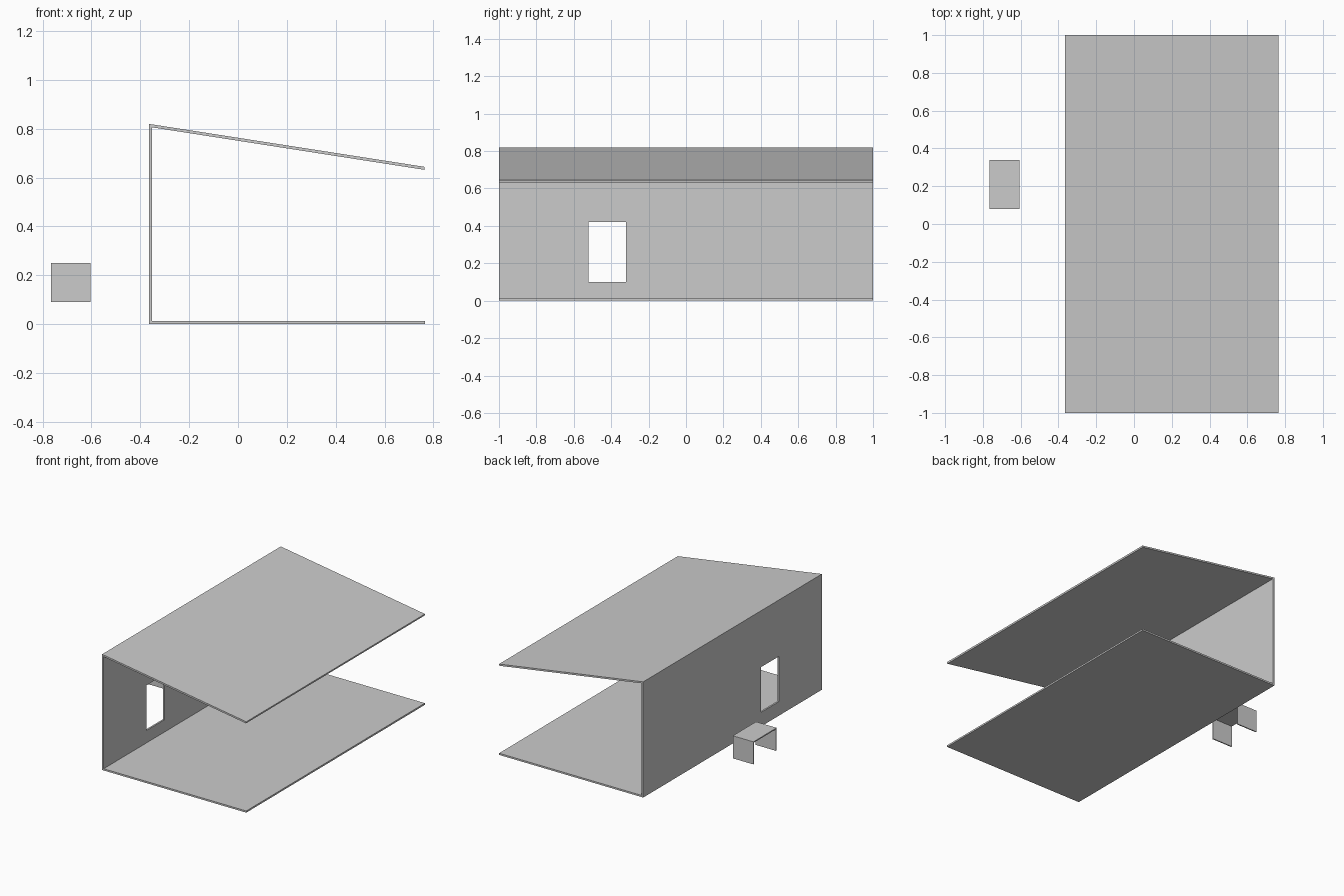
import bpy, bmesh

if "Cube" in bpy.data.objects:
    bpy.data.objects.remove(bpy.data.objects["Cube"])


def prism(name, profile, axis, start, length):
    """Extrude a closed profile along x or y."""
    bm = bmesh.new()
    pts = [(a, start, b) if axis == 'y' else (start, a, b) for a, b in profile]
    face = bm.faces.new([bm.verts.new(p) for p in pts])
    ext = bmesh.ops.extrude_face_region(bm, geom=[face])
    verts = [v for v in ext['geom'] if isinstance(v, bmesh.types.BMVert)]
    step = (0, length, 0) if axis == 'y' else (length, 0, 0)
    bmesh.ops.translate(bm, verts=verts, vec=step)
    bmesh.ops.recalc_face_normals(bm, faces=bm.faces)
    mesh = bpy.data.meshes.new(name)
    bm.to_mesh(mesh)
    bm.free()
    obj = bpy.data.objects.new(name, mesh)
    bpy.context.collection.objects.link(obj)
    return obj


# Folded shell: floor, back wall and sloping roof in one section
shell = prism("folded_shell", [
    (-0.365, 0), (0.765, 0), (0.765, 0.012), (-0.353, 0.012),
    (-0.353, 0.806), (0.763, 0.632), (0.765, 0.644), (-0.365, 0.82)],
    'y', -1, 2)

# Window opening through the wall
cutter = prism("window_cutter", [
    (-0.52, 0.10), (-0.32, 0.10), (-0.32, 0.42), (-0.52, 0.42)],
    'x', -0.4, 0.1)
cutter.hide_render = True
cutter.hide_set(True)
cut = shell.modifiers.new("window", 'BOOLEAN')
cut.operation = 'DIFFERENCE'
cut.solver = 'EXACT'
cut.object = cutter

# Bench made of folded slats placed side by side
edges = [-0.766, -0.745, -0.715, -0.686, -0.657, -0.634, -0.605]
t = 0.008
for i, (x0, x1) in enumerate(zip(edges, edges[1:])):
    prism(f"bench_slat_{i + 1}", [
        (0.08, 0.09), (0.08 + t, 0.09), (0.08 + t, 0.25 - t),
        (0.34 - t, 0.25 - t), (0.34 - t, 0.09), (0.34, 0.09),
        (0.34, 0.25), (0.08, 0.25)], 'x', x0, x1 - x0)
